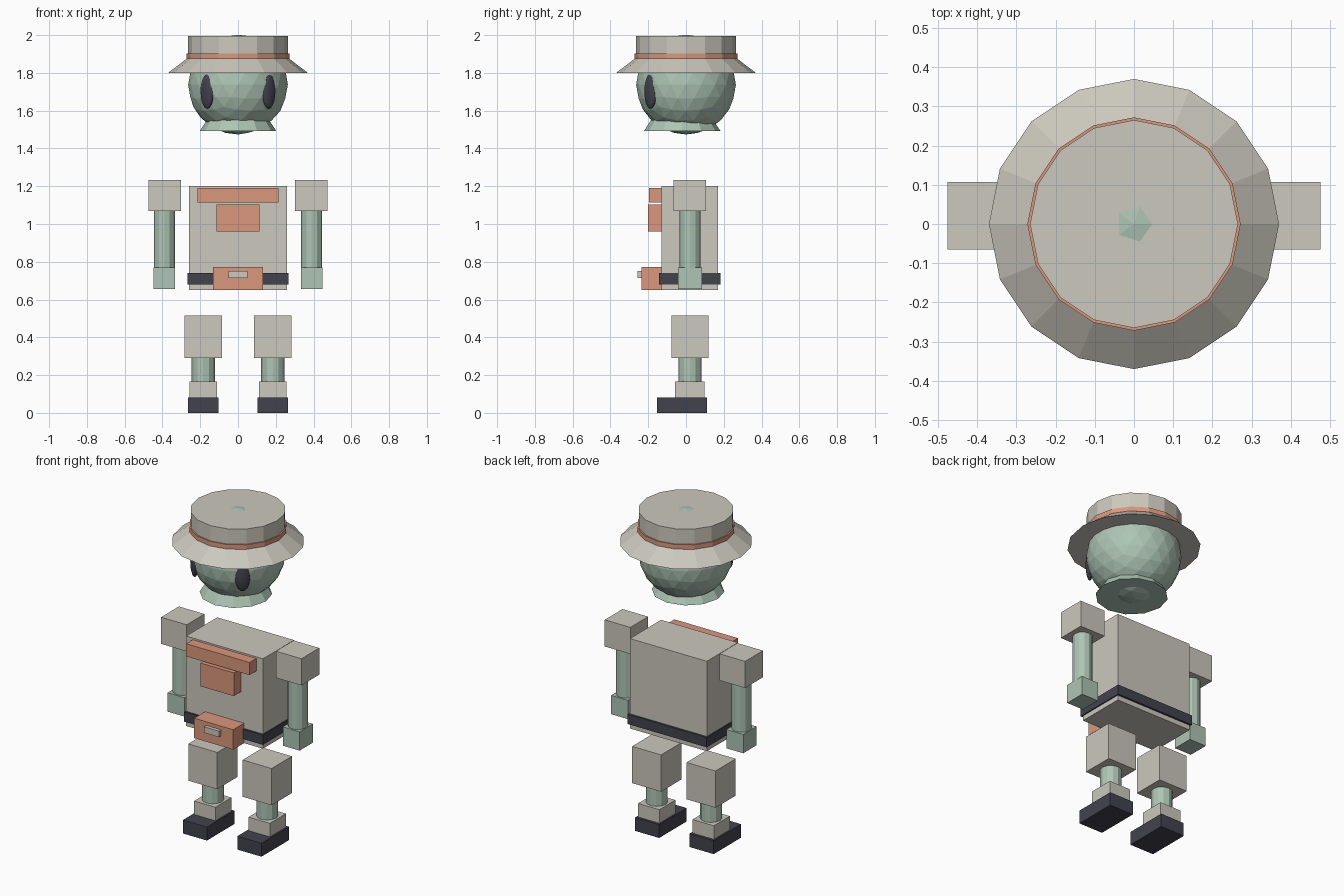
import bpy, bmesh, math
from mathutils import Matrix

if "Cube" in bpy.data.objects:
    bpy.data.objects.remove(bpy.data.objects["Cube"])


def material(name, rgb):
    m = bpy.data.materials.new(name)
    m.diffuse_color = (*rgb, 1)
    m.use_nodes = True
    m.node_tree.nodes["Principled BSDF"].inputs["Base Color"].default_value = m.diffuse_color
    return m


CLOTH = material("cloth", (0.60, 0.58, 0.51))
SKIN = material("skin", (0.42, 0.56, 0.46))
ORANGE = material("orange", (0.70, 0.31, 0.20))
DARK = material("dark", (0.055, 0.055, 0.075))


def finish(name, bm, mat):
    mesh = bpy.data.meshes.new(name)
    bm.to_mesh(mesh)
    bm.free()
    mesh.materials.append(mat)
    ob = bpy.data.objects.new(name, mesh)
    bpy.context.collection.objects.link(ob)
    return ob


def box(name, xs, ys, zs, mat):
    bm = bmesh.new()
    bmesh.ops.create_cube(bm, size=1)
    spans = (xs, ys, zs)
    for v in bm.verts:
        v.co = [(a + b) / 2 + c * (b - a) for (a, b), c in zip(spans, v.co)]
    return finish(name, bm, mat)


def drum(name, x, y, zs, r_low, r_high, sides, mat):
    bm = bmesh.new()
    bmesh.ops.create_cone(bm, cap_ends=True, segments=sides, radius1=r_low,
                          radius2=r_high, depth=zs[1] - zs[0],
                          matrix=Matrix.Translation((x, y, sum(zs) / 2)))
    return finish(name, bm, mat)


def ball(name, matrix, mat, subdivisions=3):
    bm = bmesh.new()
    bmesh.ops.create_icosphere(bm, subdivisions=subdivisions, radius=1, matrix=matrix)
    return finish(name, bm, mat)


def span(s, a, b):
    return tuple(sorted((s * a, s * b)))


# Head and collar
ball("head", Matrix.Translation((0, 0, 1.738)) @ Matrix.Scale(0.264, 4), SKIN)
drum("collar", 0, -0.02, (1.493, 1.55), 0.202, 0.165, 12, SKIN)

# Hat
drum("hat_brim", 0, 0, (1.80, 1.88), 0.37, 0.265, 16, CLOTH)
drum("hat_band", 0, 0, (1.875, 1.903), 0.272, 0.272, 16, ORANGE)
drum("hat_crown", 0, 0, (1.88, 1.996), 0.265, 0.265, 16, CLOTH)

# Torso, belt and front pockets
box("torso", (-0.26, 0.26), (-0.13, 0.17), (0.65, 1.2), CLOTH)
box("belt", (-0.267, 0.267), (-0.142, 0.182), (0.68, 0.74), DARK)
box("chest_strip", (-0.215, 0.215), (-0.195, -0.12), (1.113, 1.19), ORANGE)
box("chest_pocket", (-0.113, 0.113), (-0.202, -0.12), (0.96, 1.102), ORANGE)
box("belt_pouch", (-0.132, 0.132), (-0.235, -0.12), (0.65, 0.772), ORANGE)
box("pouch_buckle", (-0.05, 0.05), (-0.257, -0.22), (0.713, 0.75), CLOTH)

for side, s in (("left", -1), ("right", 1)):
    # Eye: flattened ball facing diagonally outward
    ball(side + "_eye",
         Matrix.Translation((s * 0.163, -0.188, 1.703))
         @ Matrix.Rotation(s * math.radians(42), 4, 'Z')
         @ Matrix.Diagonal((0.043, 0.022, 0.093, 1)), DARK)
    # Arm
    box(side + "_sleeve", span(s, 0.302, 0.475), (-0.065, 0.107), (1.07, 1.233), CLOTH)
    drum(side + "_arm", s * 0.39, 0.021, (0.72, 1.10), 0.056, 0.056, 12, SKIN)
    box(side + "_hand", span(s, 0.333, 0.447), (-0.043, 0.085), (0.655, 0.77), SKIN)
    # Leg
    box(side + "_trouser", span(s, 0.086, 0.282), (-0.078, 0.118), (0.29, 0.515), CLOTH)
    drum(side + "_shin", s * 0.184, 0.02, (0.12, 0.33), 0.061, 0.061, 12, SKIN)
    box(side + "_sock", span(s, 0.112, 0.256), (-0.058, 0.097), (0.08, 0.165), CLOTH)
    box(side + "_shoe", span(s, 0.103, 0.266), (-0.153, 0.112), (0, 0.082), DARK)
